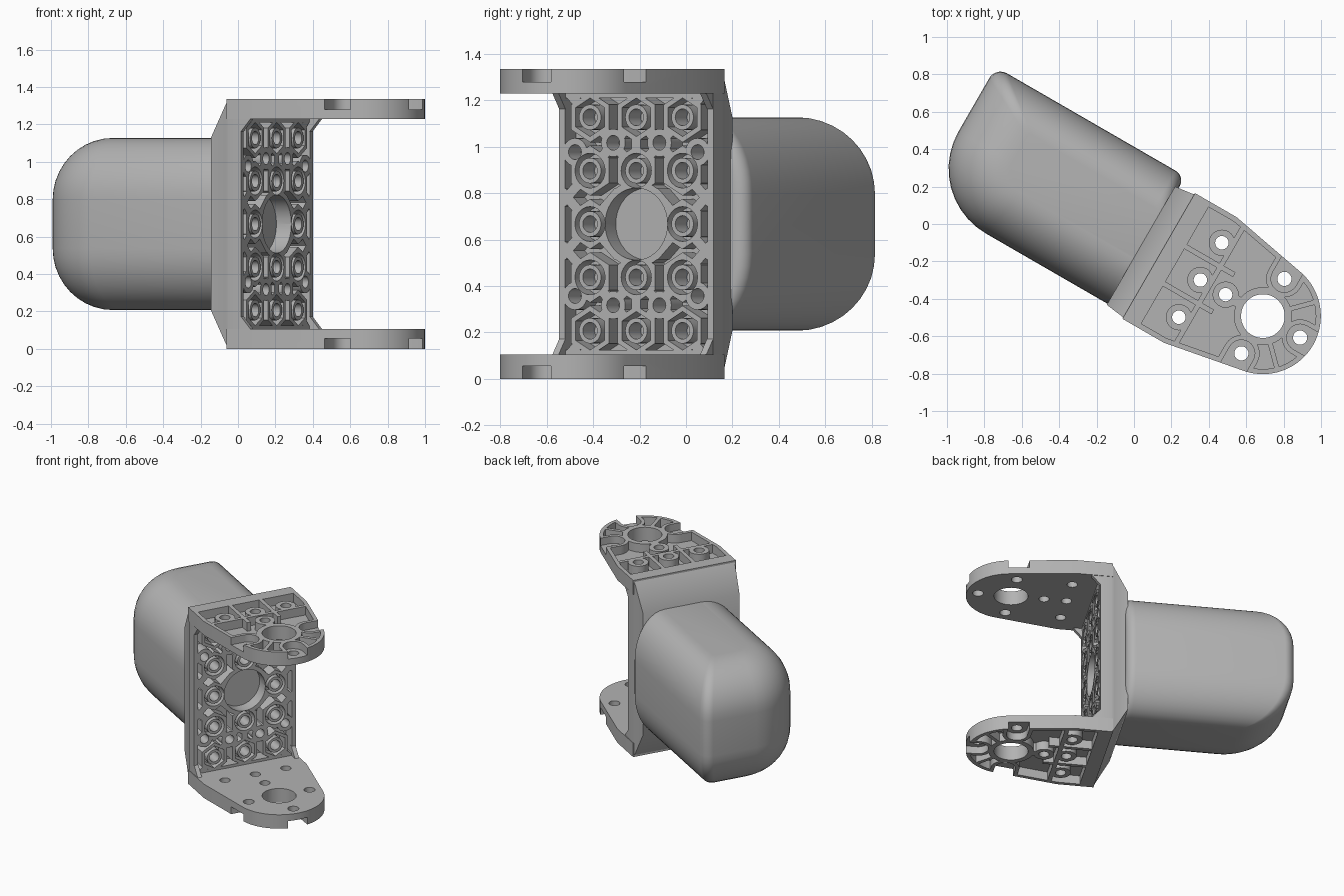
import bpy, bmesh, math
from math import sin, cos, pi, radians

cube = bpy.data.objects.get("Cube")
if cube:
    bpy.data.objects.remove(cube, do_unlink=True)

H = 1.335          # bracket height
MID = H / 2
PITCH = 0.23       # hole spacing
HUB = 0.843        # fork pivot position

grey = bpy.data.materials.new("plain_grey")
grey.use_nodes = True
grey.diffuse_color = (0.45, 0.45, 0.45, 1)
grey.node_tree.nodes["Principled BSDF"].inputs["Base Color"].default_value = (0.45, 0.45, 0.45, 1)


def loft(name, rings):
    """Closed solid through rings with equal point counts."""
    bm = bmesh.new()
    rows = [[bm.verts.new(p) for p in ring] for ring in rings]
    n = len(rows[0])
    for a, b in zip(rows, rows[1:]):
        for i in range(n):
            j = (i + 1) % n
            bm.faces.new((a[i], a[j], b[j], b[i]))
    bm.faces.new(rows[0][::-1])
    bm.faces.new(rows[-1])
    bmesh.ops.recalc_face_normals(bm, faces=bm.faces)
    mesh = bpy.data.meshes.new(name)
    bm.to_mesh(mesh)
    bm.free()
    ob = bpy.data.objects.new(name, mesh)
    bpy.context.collection.objects.link(ob)
    return ob


def prism(pts, lo, hi, axis="z", name="cutter"):
    """Extrude a flat profile along z (profile u,v) or u (profile v,z)."""
    place = (lambda p, h: (p[0], p[1], h)) if axis == "z" else (lambda p, h: (h, p[0], p[1]))
    return loft(name, [[place(p, h) for p in pts] for h in (lo, hi)])


def disc(c, r, n=24, turn=0.0):
    return [(c[0] + r * cos(turn + 2 * pi * i / n), c[1] + r * sin(turn + 2 * pi * i / n)) for i in range(n)]


def rect(a0, a1, b0, b1):
    return [(a0, b0), (a1, b0), (a1, b1), (a0, b1)]


def strip(p, q, w):
    """Rectangle of width w along a line."""
    dx, dy = q[0] - p[0], q[1] - p[1]
    k = w / 2 / math.hypot(dx, dy)
    nx, ny = -dy * k, dx * k
    return [(p[0] + nx, p[1] + ny), (p[0] - nx, p[1] - ny), (q[0] - nx, q[1] - ny), (q[0] + nx, q[1] + ny)]


def boolean(target, op, tools):
    for t in tools:
        m = target.modifiers.new("cut", "BOOLEAN")
        m.operation, m.object, m.solver = op, t, "EXACT"
    dg = bpy.context.evaluated_depsgraph_get()
    mesh = bpy.data.meshes.new_from_object(target.evaluated_get(dg))
    target.modifiers.clear()
    target.data = mesh
    for t in tools:
        bpy.data.objects.remove(t, do_unlink=True)


# Rounded body behind the bracket
def body_ring(f, z):
    u0, u1 = -1.06 + 0.33 * f, 0.11
    v0, v1 = -0.358 + 0.28 * f, 0.44 - 0.22 * f
    corners = [(u1, v1, 0.06, 0), (u0, v1, 0.07 - 0.05 * f, 1),
               (u0, v0, 0.40 - 0.28 * f, 2), (u1, v0, 0.02, 3)]
    ring = []
    for u, v, r, q in corners:
        cu = u - r if q in (0, 3) else u + r
        cv = v - r if q in (0, 1) else v + r
        for i in range(11):
            a = (q + i / 10) * pi / 2
            ring.append((cu + r * cos(a), cv + r * sin(a), z))
    return ring


half = 0.46
angles = [i / 10 * pi / 2 for i in range(11)]
dome = [(1 - cos(a), half - 0.33 + 0.33 * sin(a)) for a in angles]
body = loft("rear_body", [body_ring(f, MID - z) for f, z in reversed(dome)]
            + [body_ring(f, MID + z) for f, z in dome])

# Flared back wall of the bracket
sections = [(0.09, 0.365, 0.46), (0.19, 0.378, 0.64), (0.21, 0.385, MID), (0.287, 0.385, MID)]
wall = loft("back_wall", [[(u, a, b) for a, b in rect(-w, w, MID - h, MID + h)] for u, w, h in sections])

# Honeycomb recess on the wall's front
recess = prism(rect(-0.355, 0.355, 0.125, H - 0.125), 0.19, 0.33, "u")


def post(pts):
    return prism(pts, 0.17, 0.35, "u")


def bore(pts, lo=0.19):
    return prism(pts, lo, 0.33, "u")


big = [(x * PITCH, MID + z * PITCH) for z in (-2, -1, 1, 2) for x in (-1, 0, 1)]
big += [(s * PITCH, MID) for s in (-1, 1)]
small = [(x * PITCH / 2, MID + z * 0.35) for z in (-1, 1) for x in (-1, 1)]
side = [(x * 0.305, MID + z * 0.31) for z in (-1, 1) for x in (-1, 1)]
ribs = []
for sx in (-1, 1):
    for sz in (-1, 1):
        def at(x, z):
            return (sx * x * PITCH, MID + sz * z * PITCH)
        ribs += [strip(at(1.6, 2.6), at(0, 1), 0.045), strip(at(0, 2), at(1.6, 0.4), 0.045),
                 strip(at(0.4, -0.6), at(1.6, 0.6), 0.045)]
ribs += [strip((0, 0.1), (0, H - 0.1), 0.045)]
boolean(recess, "DIFFERENCE", [post(p) for p in ribs]
        + [post(disc(c, 0.108, 6, pi / 6)) for c in big]
        + [post(disc(c, 0.06)) for c in small + side])
boolean(recess, "DIFFERENCE", [post(disc((0, MID), 0.185, 40))])
boolean(wall, "DIFFERENCE", [recess])

# Hex nut wells with round hollow posts, plain holes, and the central seat
wells = []
for i, c in enumerate(big):
    shape = disc(c, 0.083, 6, pi / 6) if i in (0, 1, 2, 9, 10, 11) else disc(c, 0.075)
    well = bore(shape, 0.2)
    boolean(well, "DIFFERENCE", [post(disc(c, 0.055))])
    wells += [well, bore(disc(c, 0.036), 0.185)]
boolean(wall, "DIFFERENCE", wells + [bore(disc(c, 0.032), 0.18) for c in small + side]
        + [bore(disc((0, MID), 0.155, 40), 0.195)])


# Fork plates
def fork_outline(start, w, r):
    ue = 0.456
    d = math.hypot(HUB - ue, w)
    t = math.atan2(w, ue - HUB) - math.acos(r / d)
    arc = [(HUB + r * cos(t * i / 16), r * sin(t * i / 16)) for i in range(-16, 17)]
    return [(start, -w), (ue, -w)] + arc + [(ue, w), (start, w)]


fork = prism(fork_outline(0.2, 0.388, 0.31), H - 0.105, H, name="upper_fork_plate")
pocket = prism(fork_outline(0.3, 0.36, 0.283), H - 0.065, H + 0.05)


def island(pts):
    return prism(pts, H - 0.2, H + 0.1)


pins = [(0.457, -PITCH), (0.457, 0), (0.457, PITCH), (HUB - PITCH, 0)]
ears = [(HUB, PITCH, pi / 2), (HUB, -PITCH, -pi / 2), (HUB + PITCH, 0, 0)]


def ray(e, d):
    return (e[0] + d * cos(e[2]), e[1] + d * sin(e[2]))


keep = [disc(p, 0.07) for p in pins] + [disc((HUB, 0), 0.155, 40)]
keep += [rect(0.25, 0.6, s * 0.115 - 0.014, s * 0.115 + 0.014) for s in (-1, 1)]
keep += [rect(0.5, 0.528, -0.4, 0.4)]
keep += [strip((HUB, 0), (HUB - PITCH, 0), 0.06)]
for e in ears:
    keep += [disc(e, 0.098), strip(e, ray(e, 0.15), 0.196)]
for s in (-1, 1):
    keep.append(strip((HUB, 0), (HUB + 0.3 * cos(s * pi / 4), 0.3 * sin(s * pi / 4)), 0.026))
boolean(pocket, "DIFFERENCE", [island(p) for p in keep])

cuts = [pocket] + [island(disc(p, 0.036)) for p in pins] + [island(disc((HUB, 0), 0.117, 40))]
for e in ears:
    cuts += [prism(disc(e, 0.072), H - 0.055, H + 0.05),
             prism(strip(e, ray(e, 0.15), 0.144), H - 0.055, H + 0.05),
             island(disc(e, 0.038))]
boolean(fork, "DIFFERENCE", cuts)

# Lower plate mirrors the upper one
lower = fork.copy()
lower.data = fork.data.copy()
lower.name = "lower_fork_plate"
bpy.context.collection.objects.link(lower)
for v in lower.data.vertices:
    v.co.z = H - v.co.z
lower.data.flip_normals()

# Corner gussets between wall and plates
parts = [body, wall, fork, lower]
for s in (-1, 1):
    for z, d, label in ((0.1, 1, "lower"), (H - 0.1, -1, "upper")):
        tri = [(0.27, z), (0.35, z), (0.285, z + d * 0.075), (0.27, z + d * 0.075)]
        rings = [[(u, v, h) for u, h in tri] for v in (s * 0.352, s * 0.383)]
        parts.append(loft(label + ("_left" if s > 0 else "_right") + "_gusset", rings))

# Turn the assembly, colour and shade it
bpy.ops.object.select_all(action="DESELECT")
for ob in parts:
    ob.rotation_euler = (0, 0, radians(-30))
    ob.location = (-0.041, -0.071, 0)
    ob.data.materials.clear()
    ob.data.materials.append(grey)
    ob.select_set(True)
bpy.context.view_layer.objects.active = body
bpy.ops.object.shade_smooth_by_angle(angle=radians(30))
